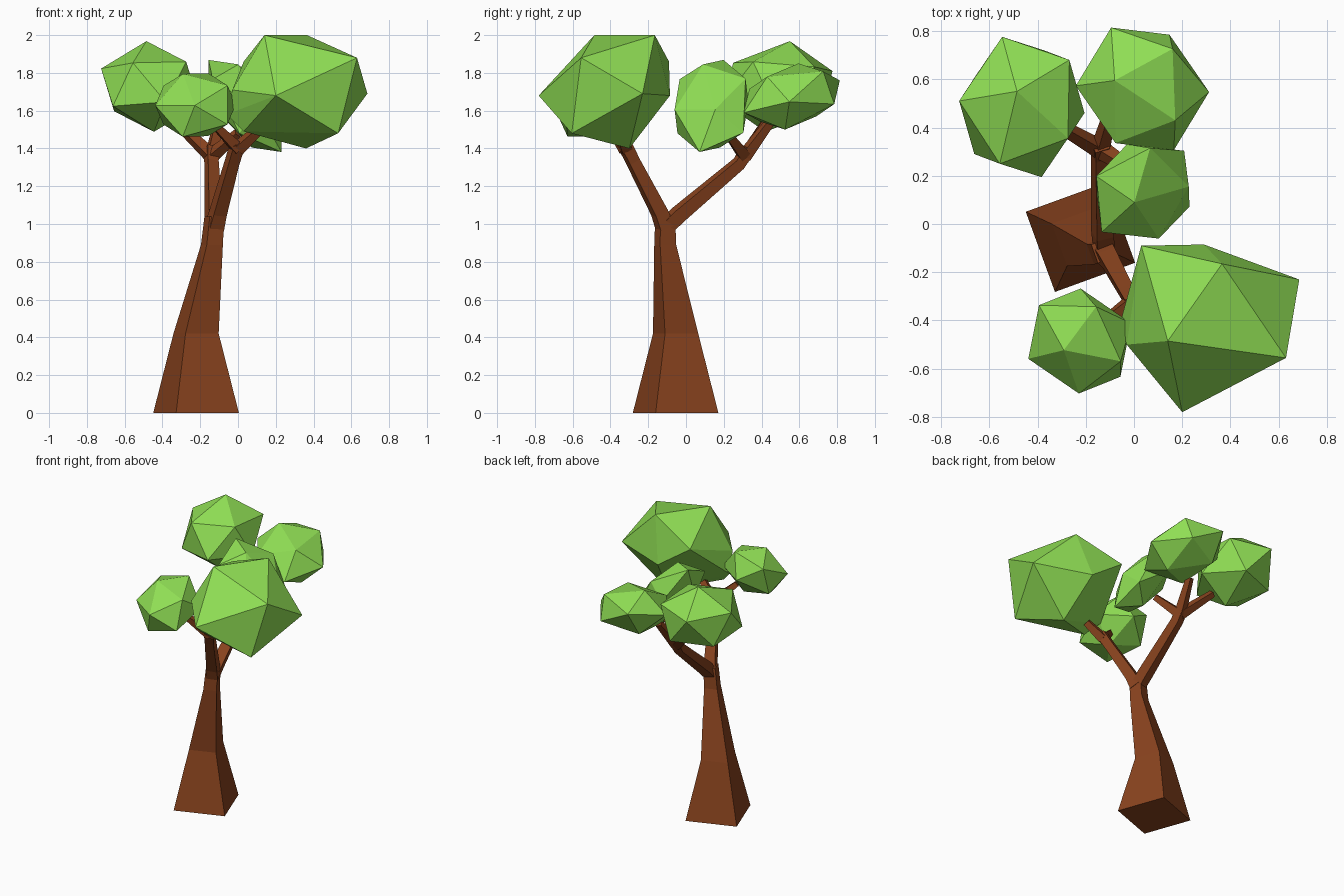
import bpy, bmesh, math
from mathutils import Vector, Matrix

if "Cube" in bpy.data.objects:
    bpy.data.objects.remove(bpy.data.objects["Cube"])


def material(name, color):
    m = bpy.data.materials.new(name)
    m.diffuse_color = color
    m.use_nodes = True
    m.node_tree.nodes["Principled BSDF"].inputs["Base Color"].default_value = m.diffuse_color
    return m


BARK = material("bark", (0.25, 0.056, 0.013, 1))
LEAF = material("leaf", (0.28, 0.74, 0.09, 1))


def finish(bm, name, mat):
    bmesh.ops.recalc_face_normals(bm, faces=bm.faces)
    me = bpy.data.meshes.new(name)
    bm.to_mesh(me)
    bm.free()
    me.materials.append(mat)
    ob = bpy.data.objects.new(name, me)
    bpy.context.collection.objects.link(ob)
    return ob


def limb(name, path, flat=False):
    """Four-sided tapered tube along (x, y, z, radius) stations."""
    bm = bmesh.new()
    pts = [Vector(p[:3]) for p in path]
    rings = []
    for i, p in enumerate(pts):
        tangent = pts[min(i + 1, len(pts) - 1)] - pts[max(i - 1, 0)]
        up = Vector((0, 0, 1))
        rot = up.rotation_difference(up if flat else tangent)
        ring = []
        for k in range(4):
            a = math.radians(-25 + 90 * k)
            v = Vector((math.cos(a), math.sin(a), 0)) * path[i][3]
            ring.append(bm.verts.new(p + rot @ v))
        rings.append(ring)
    for lo, hi in zip(rings, rings[1:]):
        for k in range(4):
            bm.faces.new((lo[k], lo[(k + 1) % 4], hi[(k + 1) % 4], hi[k]))
    bm.faces.new(rings[0])
    bm.faces.new(rings[-1])
    finish(bm, name, BARK)


def clump(name, centre, a, b, c):
    """Icosahedron skewed so one of its faces has corners a, b, c from the centre."""
    bm = bmesh.new()
    bmesh.ops.create_icosphere(bm, subdivisions=1, radius=1)
    bm.faces.ensure_lookup_table()
    source = Matrix([v.co for v in bm.faces[0].verts]).transposed()
    skew = Matrix((a, b, c)).transposed() @ source.inverted()
    for v in bm.verts:
        v.co = Vector(centre) + skew @ v.co
    finish(bm, name, LEAF)


# Trunk
limb("trunk", [(-.222, -.055, 0, .25), (-.222, -.055, .42, .132),
               (-.138, -.11, .89, .064), (-.125, -.11, 1.04, .058)], flat=True)

# Main branches
limb("front_branch", [(-.125, -.11, .98, .058), (-.105, -.14, 1.06, .052),
                      (-.03, -.28, 1.33, .043), (.0, -.33, 1.43, .045)])
limb("back_branch", [(-.125, -.12, .97, .05), (-.13, -.04, 1.05, .053),
                     (-.14, .28, 1.32, .042), (-.14, .33, 1.40, .045)])

# Twigs reaching into the foliage
front_fork, back_fork = (.0, -.32, 1.40, .042), (-.14, .31, 1.36, .042)
for name, start, tip in [
    ("front_right_twig", front_fork, (.11, -.36, 1.50, .03)),
    ("front_left_twig", front_fork, (-.13, -.41, 1.53, .025)),
    ("back_left_twig", back_fork, (-.33, .42, 1.54, .027)),
    ("back_middle_twig", back_fork, (-.10, .46, 1.56, .027)),
    ("back_right_twig", back_fork, (.0, .22, 1.48, .027)),
]:
    limb(name, [start, tip])

# Largest foliage clump: an uneven twenty-sided lump wrapped around its corners
bm = bmesh.new()
for corner in [(.365, -.165, 2.0), (.14, -.485, 2.0), (.63, -.555, 1.88),
               (.685, -.23, 1.69), (.29, -.085, 1.68), (.03, -.09, 1.86),
               (-.03, -.50, 1.71), (.20, -.78, 1.68), (.53, -.605, 1.48),
               (.36, -.30, 1.40), (.03, -.48, 1.49), (-.06, -.42, 1.58)]:
    bm.verts.new(corner)
bmesh.ops.convex_hull(bm, input=bm.verts)
finish(bm, "front_right_foliage", LEAF)

# Smaller foliage clumps
clump("front_left_foliage", (-.225, -.485, 1.63),
      (-.066, -.038, .165), (.17, -.084, .103), (.068, .142, .168))
clump("back_left_foliage", (-.465, .485, 1.728),
      (-.02, .065, .24), (.191, -.13, .131), (.197, .195, .104))
clump("back_middle_foliage", (.035, .56, 1.675),
      (-.115, .035, .175), (.125, .166, .133), (.136, -.13, .105))
clump("back_right_foliage", (.037, .135, 1.625),
      (-.035, -.045, .22), (.03, .18, .145), (.19, .02, -.018))
